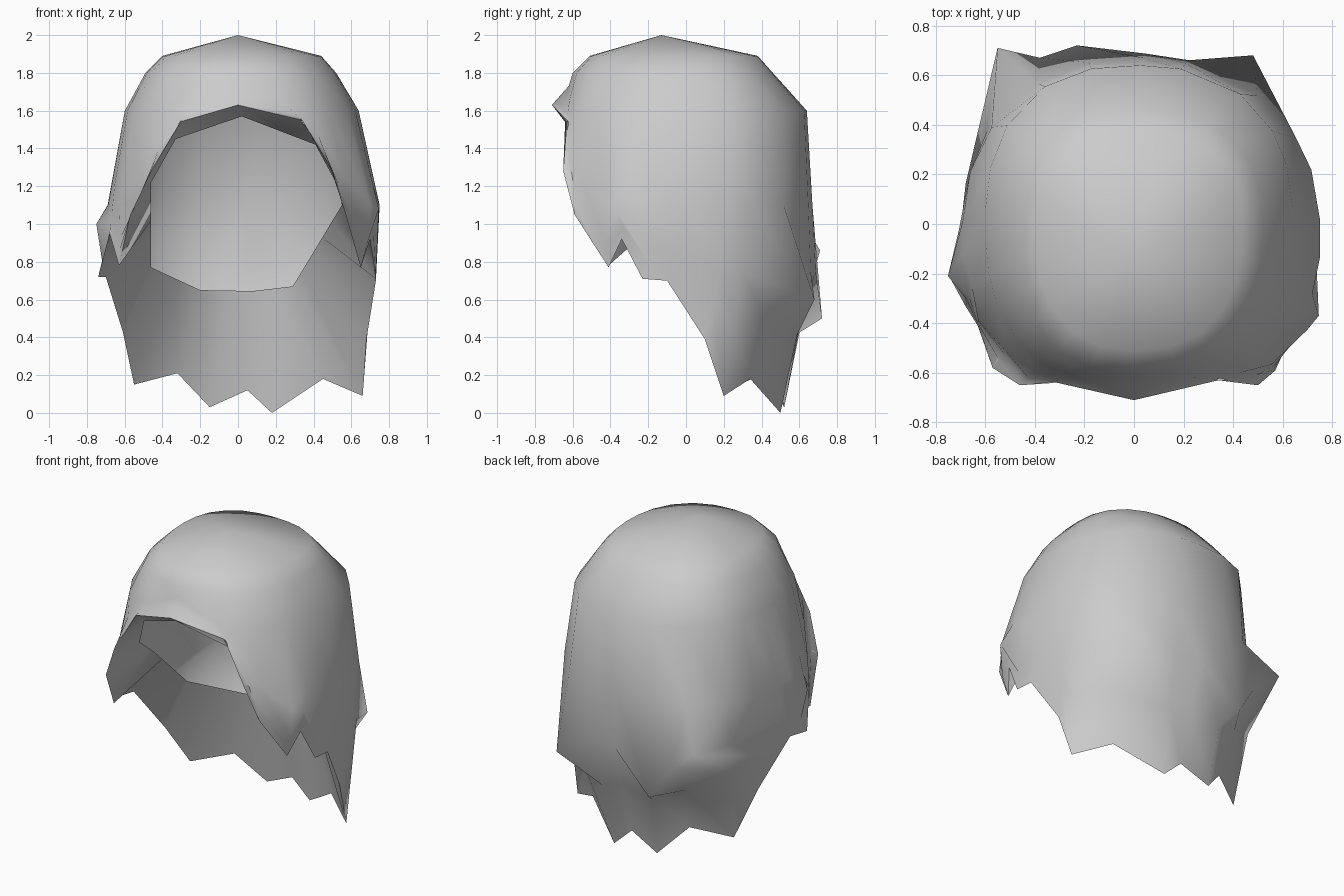
import bpy, bmesh, math
from mathutils import Vector

cube = bpy.data.objects.get("Cube")
if cube:
    bpy.data.objects.remove(cube, do_unlink=True)

grey = bpy.data.materials.new("hair_grey")
grey.use_nodes = True
colour = (0.6, 0.6, 0.6, 1)
grey.diffuse_color = colour
grey.node_tree.nodes["Principled BSDF"].inputs["Base Color"].default_value = colour

# Jagged outer edge: face opening, side locks, nape; starts at the front, runs by +x
HEM = [(0, -.71, 1.63), (.34, -.63, 1.55), (.5, -.65, 1.28), (.57, -.59, 1.05),
       (.65, -.41, .77), (.70, -.34, .92), (.73, -.23, .71), (.73, -.1, .70),
       (.68, .1, .39), (.66, .2, .09), (.45, .34, .18), (.18, .5, 0),
       (.05, .5, .12), (-.15, .52, .03), (-.32, .42, .21), (-.55, .28, .15),
       (-.61, .1, .43), (-.70, -.1, .72), (-.74, -.22, .72), (-.68, -.33, .95),
       (-.63, -.41, .78), (-.57, -.58, 1.05), (-.46, -.65, 1.28), (-.31, -.64, 1.54)]
N = len(HEM)

# Inner edge of the lining, keyed by column and filled in between
LINING = {0: (.02, -.58, 1.57), 1: (.41, -.52, 1.42), 3: (.54, -.4, 1.18),
          5: (.55, -.1, 1.1), 10: (.29, .38, .67), 12: (.08, .42, .645),
          14: (-.2, .39, .65), 16: (-.46, .12, .77), 20: (-.46, -.23, 1.1),
          22: (-.46, -.38, 1.22), 23: (-.33, -.52, 1.45)}

# Flicked-out locks on the shell and the surface beside them, keyed by column
FLICKS = {5: (.745, -.37, 1.08), 10: (.48, .68, .6), 13: (-.23, .72, .5),
          14: (-.38, .67, .72), 15: (-.55, .71, .86), 16: (-.59, .38, .82),
          18: (-.75, -.21, 1.0)}

# Head section by height: z, +x, -x, front and back half widths
BODY = [(1.89, .44, .40, .51, .38), (1.8, .52, .49, .60, .46), (1.6, .64, .60, .66, .64),
        (1.1, .75, .69, .66, .67), (.7, .73, .72, .62, .69)]


def body_point(angle, z):
    """Point on the rounded head form at an angle and height."""
    z_in = min(max(z, BODY[-1][0]), BODY[0][0])
    for hi, lo in zip(BODY, BODY[1:]):
        if lo[0] <= z_in <= hi[0]:
            t = (hi[0] - z_in) / (hi[0] - lo[0])
            w = [p + (q - p) * t for p, q in zip(hi, lo)]
            break
    c, s = math.cos(angle), math.sin(angle)
    a = w[1] if c > 0 else w[2]
    b = w[4] if s > 0 else w[3]
    if z > 1.4:
        n = 2.4
    elif s > 0:
        n = 2.1
    else:
        n = 3.5 if c > 0 else 2.8
    r = ((abs(c) / a) ** n + (abs(s) / b) ** n) ** (-1 / n)
    return Vector((r * c, r * s, z))


def lining_point(i):
    k0 = max(k for k in LINING if k <= i)
    k1 = min(k for k in LINING if k >= i)
    t = (i - k0) / (k1 - k0) if k1 > k0 else 0
    return Vector(LINING[k0]).lerp(Vector(LINING[k1]), t)


# Hair shell: columns from crown to hem, then folded in to the lining edge
bm = bmesh.new()
apex = bm.verts.new((0, -.13, 2.0))
columns = []
for i, h in enumerate(HEM):
    hem = Vector(h)
    even = -math.pi / 2 + i * 2 * math.pi / N
    own = math.atan2(hem.y, hem.x)
    diff = (own - even + math.pi) % (2 * math.pi) - math.pi
    brow = body_point(even + .4 * diff, max(1.6, hem.z + .1))
    if hem.z > 1.2:
        # Fringe sweeps straight down to the face opening
        middle, lower = brow.lerp(hem, .35), brow.lerp(hem, .65)
    else:
        z_c = max(1.1, hem.z + .4 * (brow.z - hem.z))
        z_d = max(.75, hem.z + .4 * (z_c - hem.z))
        middle = body_point(even + .6 * diff, z_c)
        lower = body_point(even + .75 * diff, z_d)
    undercut = lower.lerp(hem, .2 if i in (15, 16) else .45)
    points = [body_point(even, 1.89), body_point(even + .2 * diff, 1.8), brow, middle,
              Vector(FLICKS.get(i, lower)), undercut, hem, lining_point(i)]
    columns.append([bm.verts.new(p) for p in points])
for i, col in enumerate(columns):
    nxt = columns[(i + 1) % N]
    bm.faces.new((apex, col[0], nxt[0]))
    for j in range(len(col) - 1):
        bm.faces.new((col[j], col[j + 1], nxt[j + 1], nxt[j]))
    # Crisp fold along the hem
    bm.edges.get((col[6], nxt[6])).smooth = False
for f in bm.faces:
    f.smooth = True
bmesh.ops.recalc_face_normals(bm, faces=bm.faces)

mesh = bpy.data.meshes.new("hair_shell")
bm.to_mesh(mesh)
bm.free()
mesh.materials.append(grey)
bpy.context.collection.objects.link(bpy.data.objects.new("hair_shell", mesh))
